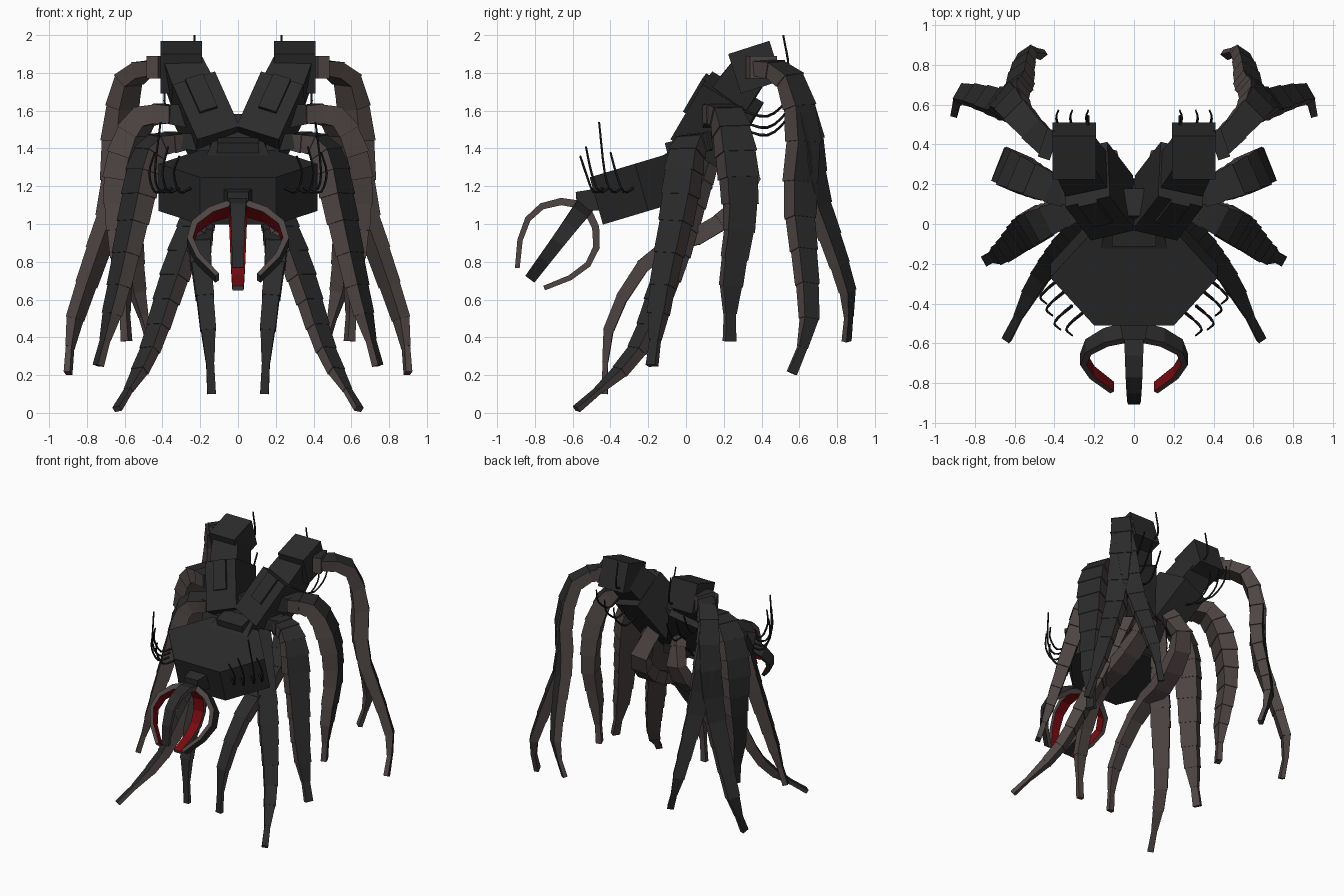
import bpy, bmesh, math
from mathutils import Vector as V

if "Cube" in bpy.data.objects:
    bpy.data.objects.remove(bpy.data.objects["Cube"])


def material(name, rgb):
    m = bpy.data.materials.new(name)
    m.diffuse_color = (*rgb, 1)
    m.use_nodes = True
    m.node_tree.nodes["Principled BSDF"].inputs["Base Color"].default_value = m.diffuse_color
    return m


MATS = [material("charcoal", (0.024, 0.024, 0.024)),
        material("brown_grey", (0.078, 0.061, 0.058)),
        material("dark_red", (0.19, 0.003, 0.005)),
        material("black", (0.011, 0.011, 0.011))]
CHARCOAL, BROWN, RED, BLACK = range(4)


def finish(name, bm):
    bmesh.ops.recalc_face_normals(bm, faces=bm.faces[:])
    me = bpy.data.meshes.new(name)
    bm.to_mesh(me)
    bm.free()
    for m in MATS:
        me.materials.append(m)
    ob = bpy.data.objects.new(name, me)
    bpy.context.collection.objects.link(ob)


def frame(d, up):
    """Side and top directions across direction d."""
    d = d.normalized()
    side = d.cross(up).normalized()
    return side, side.cross(d).normalized()


def block(bm, p0, p1, size0, size1, up, top=CHARCOAL, bottom=CHARCOAL, side=CHARCOAL, ends=None):
    """Tapered box from p0 to p1; sizes are (width, height)."""
    p0, p1 = V(p0), V(p1)
    ends = ends or (p1 - p0, p1 - p0)
    rings = []
    for p, (w, h), d in ((p0, size0, ends[0]), (p1, size1, ends[1])):
        s, t = frame(d, V(up))
        rings.append([bm.verts.new(p + s * w / 2 * a + t * h / 2 * b)
                      for a, b in ((-1, 1), (1, 1), (1, -1), (-1, -1))])
    r0, r1 = rings
    for i, mat in enumerate((top, side, bottom, side)):
        j = (i + 1) % 4
        bm.faces.new((r0[i], r0[j], r1[j], r1[i])).material_index = mat
    for ring in rings:
        bm.faces.new(ring).material_index = side


def smooth_path(pts, n):
    """Resample control points along a rounded path."""
    P = [V(p) for p in pts]
    P = [P[0] * 2 - P[1]] + P + [P[-1] * 2 - P[-2]]
    out = []
    for k in range(n + 1):
        u = k / n * (len(P) - 3)
        i = min(int(u), len(P) - 4)
        t = u - i
        a, b, c, d = P[i:i + 4]
        out.append(0.5 * (2 * b + (c - a) * t + (2 * a - 5 * b + 4 * c - d) * t * t
                          + (3 * b - a - 3 * c + d) * t ** 3))
    return out


def limb(bm, pts, n, width, ratio, up, mats, step=1.0):
    """Chain of tapered segments along a path."""
    path = smooth_path(pts, n)
    tang = [path[min(i + 1, n)] - path[max(i - 1, 0)] for i in range(n + 1)]
    for i in range(n):
        w0, w1 = width(i / n), width((i + 1) / n) * step
        block(bm, path[i], path[i + 1], (w0, w0 * ratio), (w1, w1 * ratio), up,
              *mats, ends=(tang[i], tang[i + 1]))


def flip(p, s):
    return (p[0] * s, p[1], p[2])


# Front body: six-sided prism pitched upward to the rear
bm = bmesh.new()
outline = [(-.2, -.51), (.2, -.51), (.42, -.27), (.2, -.03), (-.2, -.03), (-.42, -.27)]
top = [bm.verts.new((x, y, 1.4 + y * .3)) for x, y in outline]
low = [bm.verts.new((x, y + .07, 1.15 + y * .3)) for x, y in outline]
bm.faces.new(top)
bm.faces.new(low)
for i in range(6):
    j = (i + 1) % 6
    bm.faces.new((top[i], top[j], low[j], low[i]))
finish("front_body", bm)

# Central hull, bridge and collar between the two towers
bm = bmesh.new()
block(bm, (0, -.06, 1.25), (0, .17, 1.42), (.34, .26), (.22, .2), (0, -.6, .8))
block(bm, (0, .04, 1.2), (0, .11, 1.57), (.2, .2), (.1, .14), (0, -1, 0))
block(bm, (0, -.1, 1.38), (0, .06, 1.42), (.22, .1), (.22, .1), (0, 0, 1))
finish("central_hull", bm)

# Towers: thick lower arm, raised panel, thinner upper arm, end box and sockets
bm = bmesh.new()
UP = V((0, 0, 1))
for s in (1, -1):
    a, b, lean = V((.11 * s, .08, 1.4)), V((.24 * s, .25, 1.69)), V((0, -.8, .6))
    tip = V((.3 * s, .35, 1.83))
    block(bm, a, b, (.24, .32), (.24, .32), lean)
    block(bm, b, tip, (.22, .22), (.2, .2), lean)
    raise_by = frame(b - a, lean)[1] * .165
    block(bm, a.lerp(b, .4) + raise_by, a.lerp(b, 1) + raise_by, (.1, .03), (.1, .03), lean)
    block(bm, (.3 * s, .257, 1.795), (.3 * s, .475, 1.865), (.22, .22), (.22, .22), UP)
    block(bm, (.4 * s, .39, 1.83), (.46 * s, .41, 1.83), (.15, .12), (.15, .12), UP, side=BROWN)
    block(bm, (.2 * s, .16, 1.57), (.37 * s, .16, 1.58), (.16, .15), (.12, .1), UP)
    block(bm, (.15 * s, .08, 1.43), (.33 * s, .07, 1.44), (.14, .1), (.12, .08), UP)
finish("towers", bm)


# Tentacles: dark outer face, brown sides and underside, narrow tip
def tentacle(name, scale, up, *pts):
    def width(t):
        w = .125 + .11 * t if t < .4 else .169 - .18 * (t - .4)
        return scale * (w if t < .88 else .052)
    bm = bmesh.new()
    for s in (1, -1):
        limb(bm, [flip(p, s) for p in pts], 11, width, .68, flip(up, s),
             (CHARCOAL, BROWN, BROWN), 1.09)
    finish(name, bm)


root, bend = (.42, .38, 1.83), (.57, .54, 1.78)
tentacle("upper_outer_tentacle", .9, (.75, .65, 1), root, bend, (.63, .62, 1.5),
         (.655, .6, 1.12), (.76, .63, .8), (.87, .65, .47), (.9, .56, .21))
tentacle("upper_rear_tentacle", .82, (.75, .65, 1), root, bend, (.61, .64, 1.5),
         (.58, .68, 1.18), (.56, .78, .88), (.53, .86, .62), (.46, .85, .38))
tentacle("middle_tentacle", 1.08, (.93, .37, 1), (.34, .15, 1.58), (.51, .22, 1.56),
         (.61, .27, 1.32), (.63, .285, 1.02), (.61, .24, .7), (.59, .23, .38))
tentacle("side_tentacle", 1, (.85, -.5, 1), (.3, .08, 1.44), (.46, .01, 1.39),
         (.54, -.04, 1.08), (.64, -.13, .63), (.74, -.18, .25))
tentacle("front_tentacle", .8, (.7, -.7, 1), (.13, .12, 1.35), (.24, 0, 1),
         (.36, -.13, .65), (.48, -.28, .3), (.64, -.58, .02))
tentacle("inner_tentacle", .8, (0, -1, 1), (.1, .2, 1.46), (.16, .34, 1.2),
         (.2, .13, .97), (.2, -.18, .83), (.16, -.4, .47), (.14, -.43, .1))

# Claw neck and four curved prongs with red inner faces
bm = bmesh.new()
block(bm, (0, -.45, 1.13), (0, -.58, 1.12), (.16, .12), (.11, .1), UP)
finish("claw_neck", bm)
base, axis, across = V((0, -.54, 1.09)), V((0, -.6, -.8)), V((0, -.8, .6))
right = V((1, 0, 0))
for name, r, bow in (("right_prong", right, .235), ("left_prong", -right, .235),
                     ("upper_prong", across, .18), ("lower_prong", -across, .18)):
    # Each prong bows out from the axis, then curls back in
    pts = [base + axis * .47 * (i / 5) ** 1.4 + r * (.02 + bow * math.sin(i / 5 * 2.75))
           for i in range(6)]
    bm = bmesh.new()
    limb(bm, pts, 5, lambda t: .1 - .04 * t, .42, r - axis * .2, (CHARCOAL, RED, BROWN))
    finish(name, bm)


# Thin whiskers on the front body and hairs behind the towers
def strands(name, paths):
    bm = bmesh.new()
    for pts in paths:
        for s in (1, -1):
            limb(bm, [flip(p, s) for p in pts], 9, lambda t: .012 - .004 * t, 1,
                 (.3 * s, -.9, .31), (BLACK, BLACK, BLACK))
    finish(name, bm)


strands("body_whiskers", [
    [(x - .06, y + .05, 1.19), (x, y, 1.17), (x + .03, y - .04, 1.27), (x, y - .07, tip)]
    for x, y, tip in ((.44, -.33, 1.38), (.41, -.39, 1.54), (.37, -.46, 1.41), (.31, -.49, 1.36))])
hairs = [[(x, .3, z), (x, .43, z - .03), (x + .02, .53, z + .05), (x + .01, .57, z + .16)]
         for x, z in ((.22, 1.5), (.3, 1.54), (.37, 1.6))]
hairs.append([(.23, .46, 1.78), (.23, .54, 1.82), (.23, .515, 2.0)])
strands("tower_hairs", hairs)
